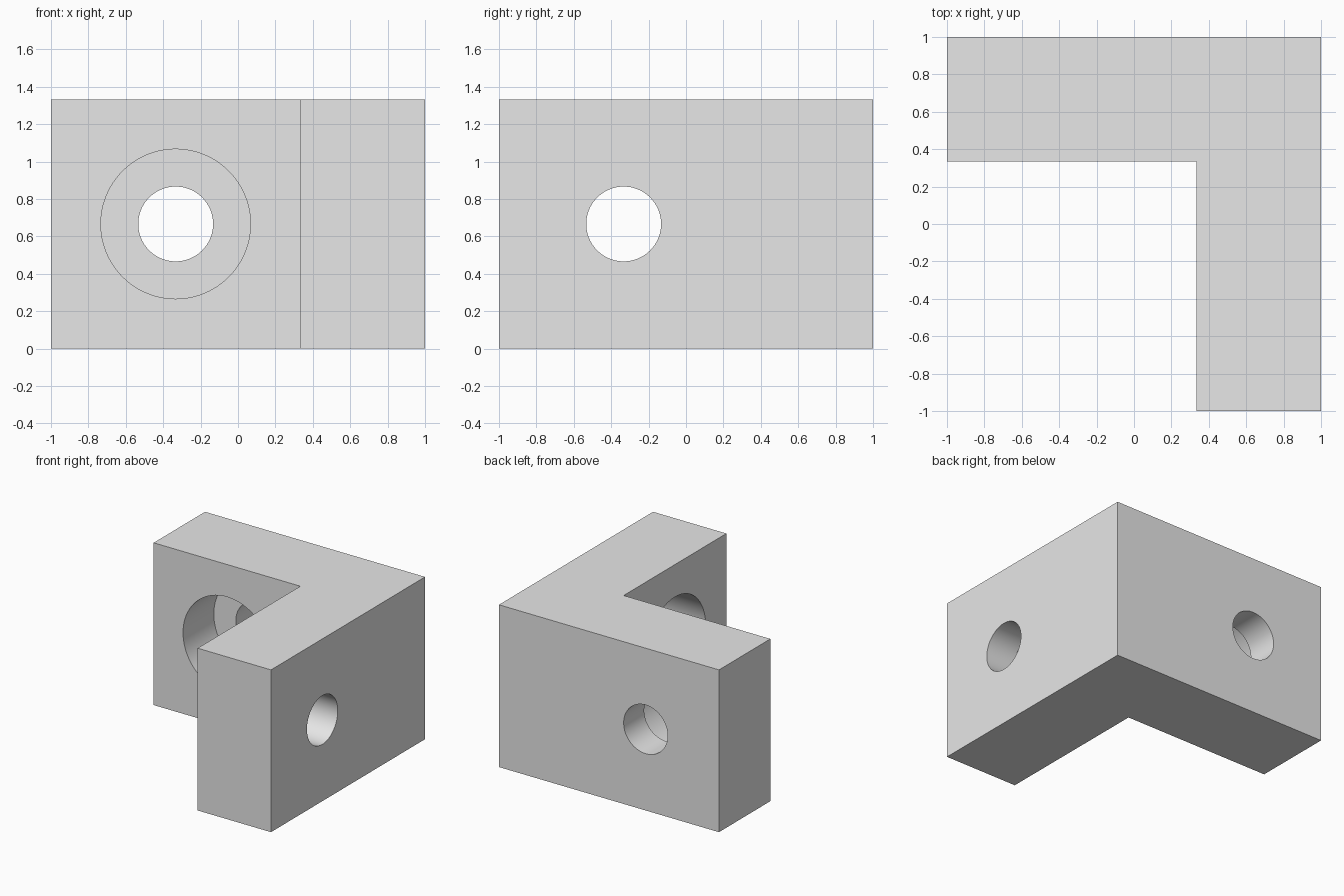
import bpy
import bmesh
import math

cube = bpy.data.objects.get("Cube")
if cube:
    bpy.data.objects.remove(cube, do_unlink=True)

T = 1 / 3            # inner faces of the arms lie at this offset
HEIGHT = 4 * T
HOLE_R, BORE_R, BORE_DEPTH = 0.2, 0.4, 0.4

grey = bpy.data.materials.new("light_grey")
grey.use_nodes = True
colour = (0.8, 0.8, 0.8, 1)
grey.diffuse_color = colour
grey.node_tree.nodes["Principled BSDF"].inputs["Base Color"].default_value = colour

# L-shaped profile, extruded upwards
profile = [(-1, T), (T, T), (T, -1), (1, -1), (1, 1), (-1, 1)]
bm = bmesh.new()
base = bm.faces.new([bm.verts.new((x, y, 0)) for x, y in profile])
top = bmesh.ops.extrude_face_region(bm, geom=[base])["geom"]
bmesh.ops.translate(bm, vec=(0, 0, HEIGHT),
                    verts=[v for v in top if isinstance(v, bmesh.types.BMVert)])
bmesh.ops.recalc_face_normals(bm, faces=bm.faces)
mesh = bpy.data.meshes.new("corner_bracket")
bm.to_mesh(mesh)
bm.free()
bracket = bpy.data.objects.new("corner_bracket", mesh)
bpy.context.collection.objects.link(bracket)


def drill(axis, radius, start, end):
    """Cut a round hole along x or y between two positions on that axis."""
    mid = (start + end) / 2
    along_x = axis == "x"
    bpy.ops.mesh.primitive_cylinder_add(
        vertices=96, radius=radius, depth=end - start,
        location=(mid, -T, HEIGHT / 2) if along_x else (-T, mid, HEIGHT / 2),
        rotation=(0, math.pi / 2, 0) if along_x else (math.pi / 2, 0, 0))
    cutter = bpy.context.object
    cutter.name = "hole_cutter"
    cutter.hide_render = True
    mod = bracket.modifiers.new("hole", "BOOLEAN")
    mod.operation = "DIFFERENCE"
    mod.solver = "EXACT"
    mod.object = cutter
    bpy.ops.object.select_all(action="DESELECT")
    bracket.select_set(True)
    bpy.context.view_layer.objects.active = bracket
    bpy.ops.object.modifier_apply(modifier=mod.name)
    bpy.data.objects.remove(cutter, do_unlink=True)


# Counterbore from the inner face, then a through hole, in each arm
for axis in "xy":
    drill(axis, BORE_R, T - 0.1, T + BORE_DEPTH)
    drill(axis, HOLE_R, T - 0.2, 1.2)

bracket.data.materials.clear()
bracket.data.materials.append(grey)
for face in bracket.data.polygons:
    face.material_index = 0
bpy.ops.object.shade_smooth_by_angle(angle=math.radians(30))
